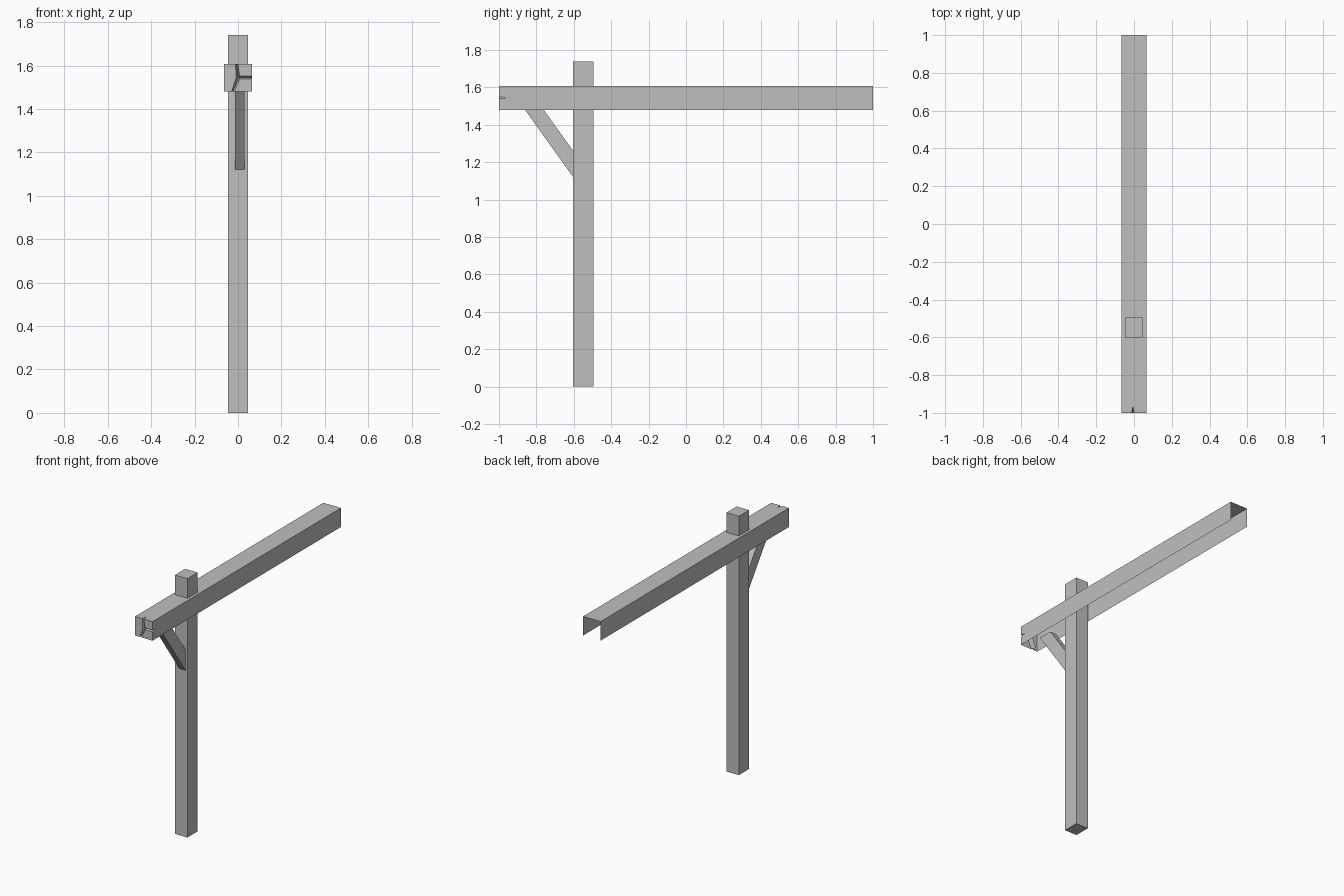
import bpy
import bmesh
from mathutils import Vector as V

old = bpy.data.objects.get("Cube")
if old:
    bpy.data.objects.remove(old)

# One plain grey for every part
grey = bpy.data.materials.new("plain_grey")
grey.use_nodes = True
colour = (0.52, 0.52, 0.52, 1)
grey.diffuse_color = colour
bsdf = next(n for n in grey.node_tree.nodes if n.type == 'BSDF_PRINCIPLED')
bsdf.inputs["Base Color"].default_value = colour


def make_object(name, polygons, flip_check=None):
    """Build a mesh from a list of polygons, welding shared corners."""
    bm = bmesh.new()
    for poly in polygons:
        bm.faces.new([bm.verts.new(p) for p in poly])
    bmesh.ops.remove_doubles(bm, verts=bm.verts, dist=0.0001)
    bmesh.ops.recalc_face_normals(bm, faces=bm.faces)
    if flip_check:
        bm.faces.ensure_lookup_table()
        if bm.faces[0].normal.dot(flip_check) < 0:
            bmesh.ops.reverse_faces(bm, faces=bm.faces)
    mesh = bpy.data.meshes.new(name)
    bm.to_mesh(mesh)
    bm.free()
    mesh.materials.append(grey)
    obj = bpy.data.objects.new(name, mesh)
    bpy.context.collection.objects.link(obj)
    return obj


def prism(name, profile, x0, x1):
    """Extrude a (y, z) profile along x."""
    a = [V((x0, y, z)) for y, z in profile]
    b = [V((x1, y, z)) for y, z in profile]
    n = len(profile)
    sides = [[a[i], a[(i + 1) % n], b[(i + 1) % n], b[i]] for i in range(n)]
    return make_object(name, [a, b] + sides)


# Upright post and diagonal brace
prism("post", [(-0.603, 0), (-0.495, 0), (-0.495, 1.74), (-0.603, 1.74)], -0.046, 0.046)
prism("brace", [(-0.603, 1.12), (-0.603, 1.26), (-0.76, 1.48), (-0.86, 1.48)], -0.014, 0.031)

# Beam: thin shell, open below and behind, with a split front end
W, LOW, TOP, FRONT, BACK, DEEP = 0.065, 1.48, 1.608, -1, 1, -0.966


def at(x, z, y=FRONT):
    return V((x, y, z))


bl, tl, tr, br = at(-W, LOW), at(-W, TOP), at(W, TOP), at(W, LOW)
along = V((0, BACK - FRONT, 0))
inward = V((0, DEEP - FRONT, 0))

# The three cracks: outer middle point, and the two lips beside it
lip = 0.006
up, right, down = at(-0.006, TOP), at(W, 1.545), at(-0.024, LOW)
dx, dz = V((lip, 0, 0)), V((0, 0, lip))
hub = at(0.002, 1.545)
hub_left, hub_top, hub_low = at(-0.008, 1.545), at(0.007, 1.551), at(0.008, 1.538)

shell = [
    # Top and side walls, notched where a crack reaches them
    [tl, tl + along, tr + along, tr, up + dx, up + inward, up - dx],
    [bl, tl, tl + along, bl + along],
    [tr, tr + along, br + along, br, right - dz, right + inward, right + dz],
    # Front end pieces
    [bl, tl, up - dx, hub_left, down - dx],
    [up + dx, tr, right + dz, hub_top],
    [right - dz, br, down + dx, hub_low],
]
# Sloping walls of the cracks
for outer, side, first, second in (
        (up, dx, hub_left, hub_top),
        (right, -dz, hub_top, hub_low),
        (down, -dx, hub_low, hub_left)):
    for edge, centre in ((outer - side, first), (outer + side, second)):
        shell.append([edge, centre, hub + inward, outer + inward])

make_object("beam", shell, V((0, 0, 1)))
